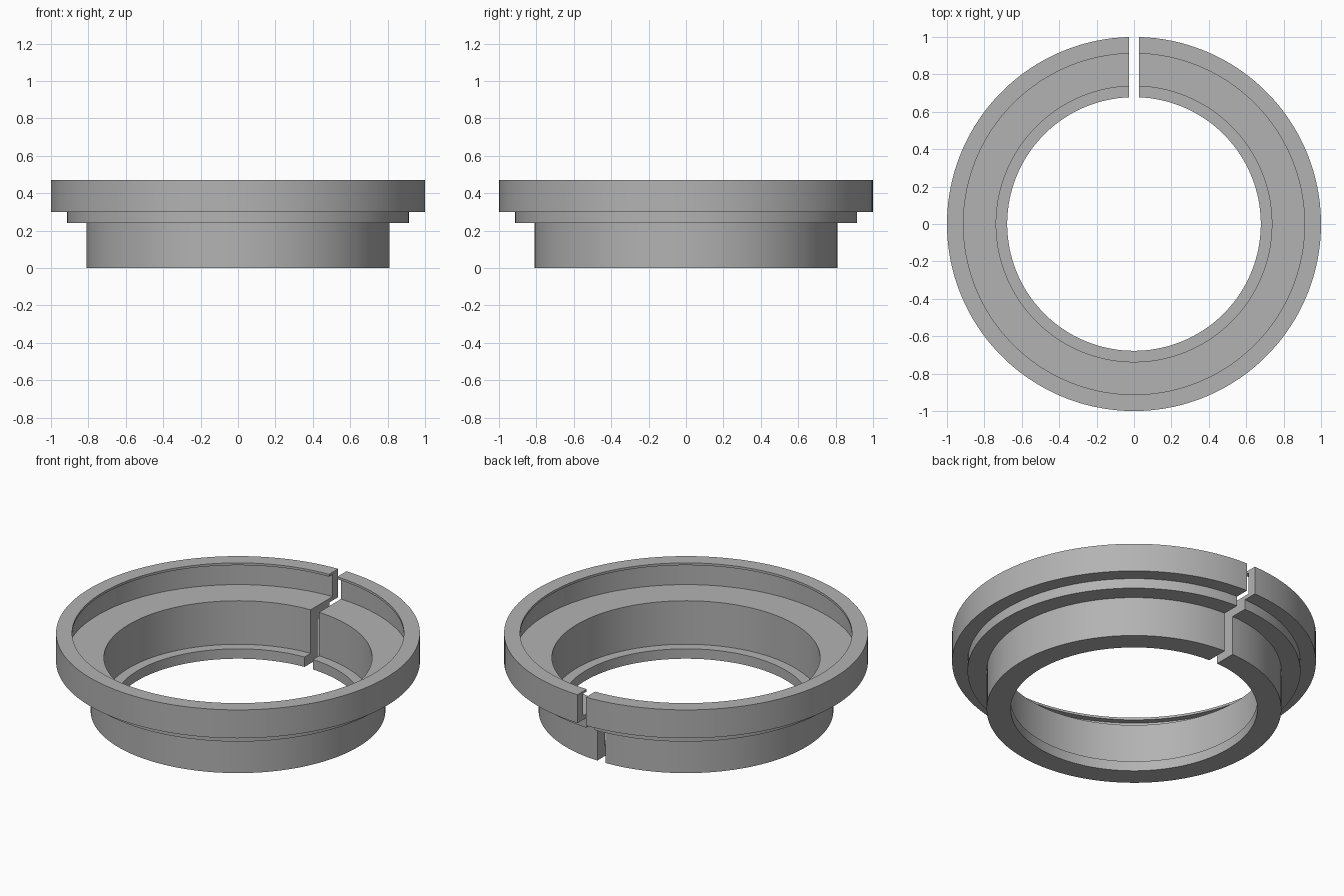
import bpy, bmesh, math

cube = bpy.data.objects.get("Cube")
if cube:
    bpy.data.objects.remove(cube, do_unlink=True)

SEGMENTS = 144
HALF_GAP = 0.028

# Closed cross-section (radius, height): stepped outside, undercut pocket and bottom lip inside
profile = [
    (0.678, 0), (0.81, 0), (0.81, 0.24), (0.915, 0.24), (0.915, 0.30),
    (1, 0.30), (1, 0.472), (0.912, 0.472), (0.912, 0.458), (0.947, 0.458),
    (0.947, 0.324), (0.737, 0.324), (0.737, 0.06), (0.678, 0.06),
]

# Plain grey material
grey = bpy.data.materials.new("plain grey")
grey.use_nodes = True
colour = (0.45, 0.45, 0.45, 1)
grey.diffuse_color = colour
grey.node_tree.nodes["Principled BSDF"].inputs["Base Color"].default_value = colour

# Sweep the section around the axis, leaving a parallel-sided slot at the back
bm = bmesh.new()
rings = []
for radius, height in profile:
    start = math.asin(HALF_GAP / radius)
    ring = []
    for i in range(SEGMENTS + 1):
        a = start + (math.tau - 2 * start) * i / SEGMENTS
        ring.append(bm.verts.new((radius * math.sin(a), radius * math.cos(a), height)))
    rings.append(ring)

for ring, following in zip(rings, rings[1:] + rings[:1]):
    for i in range(SEGMENTS):
        bm.faces.new((ring[i], ring[i + 1], following[i + 1], following[i]))

# Flat end faces of the slot
for end in (0, SEGMENTS):
    bm.faces.new([ring[end] for ring in rings])
bmesh.ops.recalc_face_normals(bm, faces=bm.faces[:])

mesh = bpy.data.meshes.new("split_ring")
bm.to_mesh(mesh)
bm.free()
mesh.materials.append(grey)
split_ring = bpy.data.objects.new("split_ring", mesh)
bpy.context.collection.objects.link(split_ring)

# Smooth curved walls, crisp steps
bpy.ops.object.select_all(action="DESELECT")
split_ring.select_set(True)
bpy.context.view_layer.objects.active = split_ring
bpy.ops.object.shade_smooth_by_angle(angle=math.radians(30))
